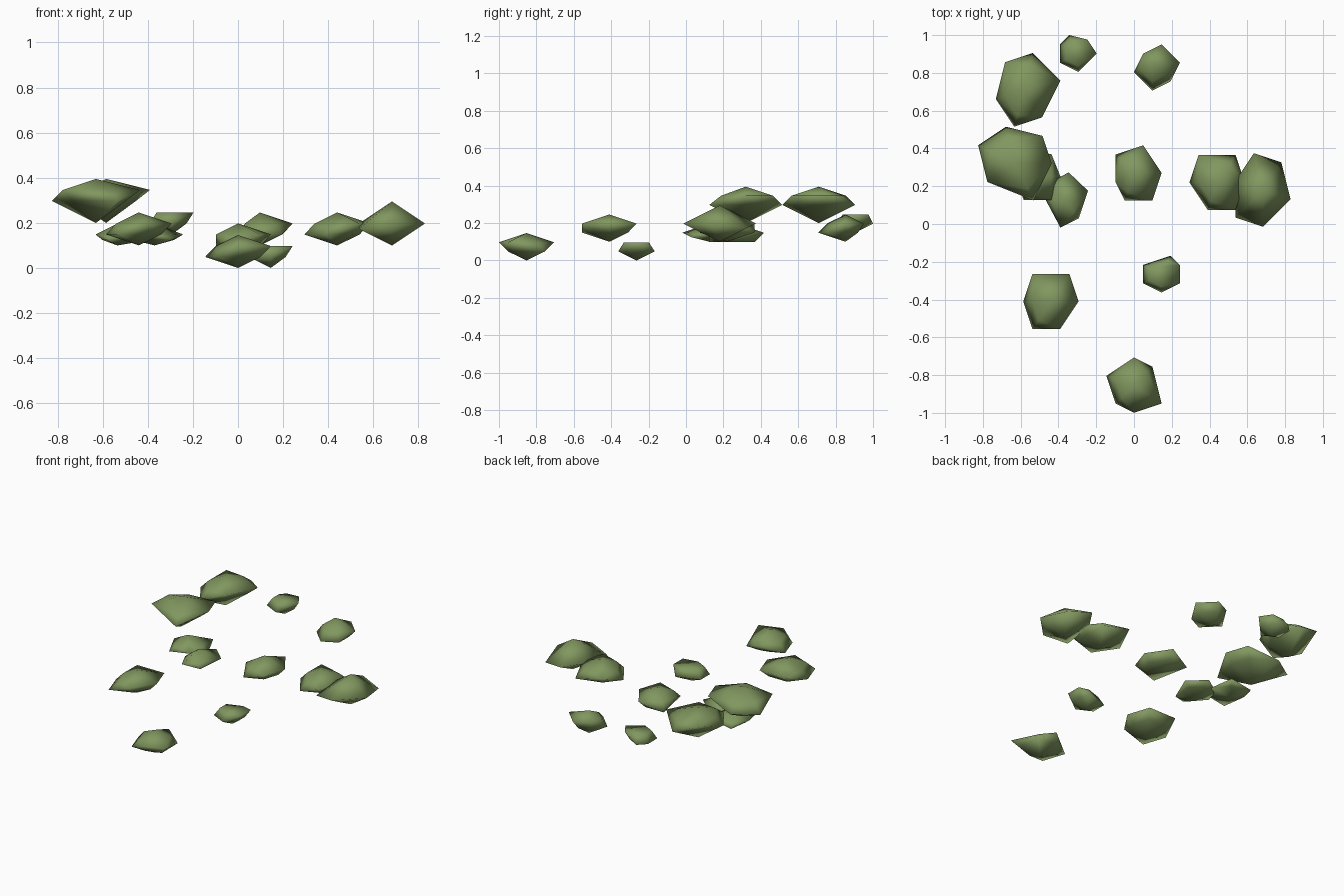
import bpy
import bmesh
from mathutils import Vector

cube = bpy.data.objects.get("Cube")
if cube:
    bpy.data.objects.remove(cube, do_unlink=True)

UNIT = 0.0487    # grid step of the chunky foliage
INSET = 0.68     # how far each rim tip is pulled in on the opposite rim

leaf_green = bpy.data.materials.new("leaf_green")
leaf_green.use_nodes = True
colour = (0.22, 0.31, 0.115, 1)
leaf_green.diffuse_color = colour
leaf_green.node_tree.nodes["Principled BSDF"].inputs["Base Color"].default_value = colour


def leaf_clump(name, centre, levels, upper, lower):
    """Flattened faceted clump: two poles and an upper and lower rim, wrapped in a hull.

    levels holds the heights of lower rim, upper rim and top pole in grid steps."""
    low, high, top = levels
    points = [(0, 0, 0), (0, 0, top)]
    for rim, own, other in ((upper, high, low), (lower, low, high)):
        for x, y in rim:
            points.append((x, y, own))
            points.append((x * INSET, y * INSET, other))

    bm = bmesh.new()
    for p in points:
        bm.verts.new(Vector(p) * UNIT)
    bmesh.ops.remove_doubles(bm, verts=bm.verts, dist=0.001)
    bmesh.ops.convex_hull(bm, input=bm.verts)
    loose = [v for v in bm.verts if not v.link_faces]
    bmesh.ops.delete(bm, geom=loose, context='VERTS')
    bmesh.ops.recalc_face_normals(bm, faces=bm.faces)
    for face in bm.faces:
        face.smooth = True

    mesh = bpy.data.meshes.new(name)
    bm.to_mesh(mesh)
    bm.free()
    mesh.materials.append(leaf_green)
    clump = bpy.data.objects.new(name, mesh)
    clump.location = centre
    bpy.context.collection.objects.link(clump)


# Rim heights shared by clumps of the same thickness
LARGE = (2, 3, 4)
LARGE_LOW = (1.5, 2, 4)
MEDIUM = (1, 2, 3)
THIN = (0.5, 1, 2)
FLAT_TOP = (1, 2, 2)
FLAT_BASE = (0, 1, 2)

# Front clumps
leaf_clump("front_clump", (0, -0.853, 0), MEDIUM,
           upper=[(0, 3), (3, -2), (0, -3)],
           lower=[(2, 2), (-2, -2), (-3, 1)])
leaf_clump("front_right_clump", (-0.44, -0.41, 0.1), MEDIUM,
           upper=[(-2, 3), (2, 3), (3, 0), (1, -3)],
           lower=[(-2, -3), (-3, 0)])
leaf_clump("front_left_small_clump", (0.145, -0.265, 0), FLAT_TOP,
           upper=[(2, 1), (2, -1)],
           lower=[(-2, 1), (1, 2), (0, -2), (-2, -1)])

# Middle clumps
leaf_clump("centre_clump", (0, 0.27, 0.1), FLAT_BASE,
           upper=[(1, 3), (3, 0), (2, -3), (-2, -1)],
           lower=[(-2, 2), (-1, -3)])
leaf_clump("left_inner_clump", (0.44, 0.22, 0.1), MEDIUM,
           upper=[(-2, 3), (3, 0), (2, -3)],
           lower=[(2, 3), (-1, -3), (-3, 0)])
leaf_clump("left_outer_clump", (0.683, 0.18, 0.1), LARGE_LOW,
           upper=[(-1, 4), (3, -1), (0, -4), (-3, 1)],
           lower=[(2, 3), (-3, -3)])
leaf_clump("right_inner_clump", (-0.37, 0.127, 0.1), THIN,
           upper=[(0.5, 3), (2.6, 1), (-0.4, -3)],
           lower=[(1.6, -2), (-2, 0), (-1.4, 2)])
leaf_clump("right_middle_clump", (-0.535, 0.25, 0.1), THIN,
           upper=[(2, 2.5), (2, -2.5), (-2, 0)],
           lower=[(3, 0), (-1, -2.5), (-1, 2.5)])
leaf_clump("right_outer_clump", (-0.63, 0.32, 0.2), LARGE,
           upper=[(3, 3), (4, 0), (-3, -2)],
           lower=[(-1, 4), (2, -4), (-4, 2)])

# Back clumps
leaf_clump("back_right_clump", (-0.585, 0.71, 0.2), LARGE,
           upper=[(4, 1), (2, -3), (-2, 3)],
           lower=[(1, 4), (-1, -4), (-3, -1)])
leaf_clump("back_small_clump", (-0.295, 0.903, 0.148), FLAT_TOP,
           upper=[(2, 0), (1, 1.5)],
           lower=[(-1, 2), (0, -2), (-2, -1), (-2, 1)])
leaf_clump("back_left_clump", (0.097, 0.853, 0.1), MEDIUM,
           upper=[(1, 2), (3, 0), (-1, 1)],
           lower=[(2, -2), (0, -3), (-2, -1)])
